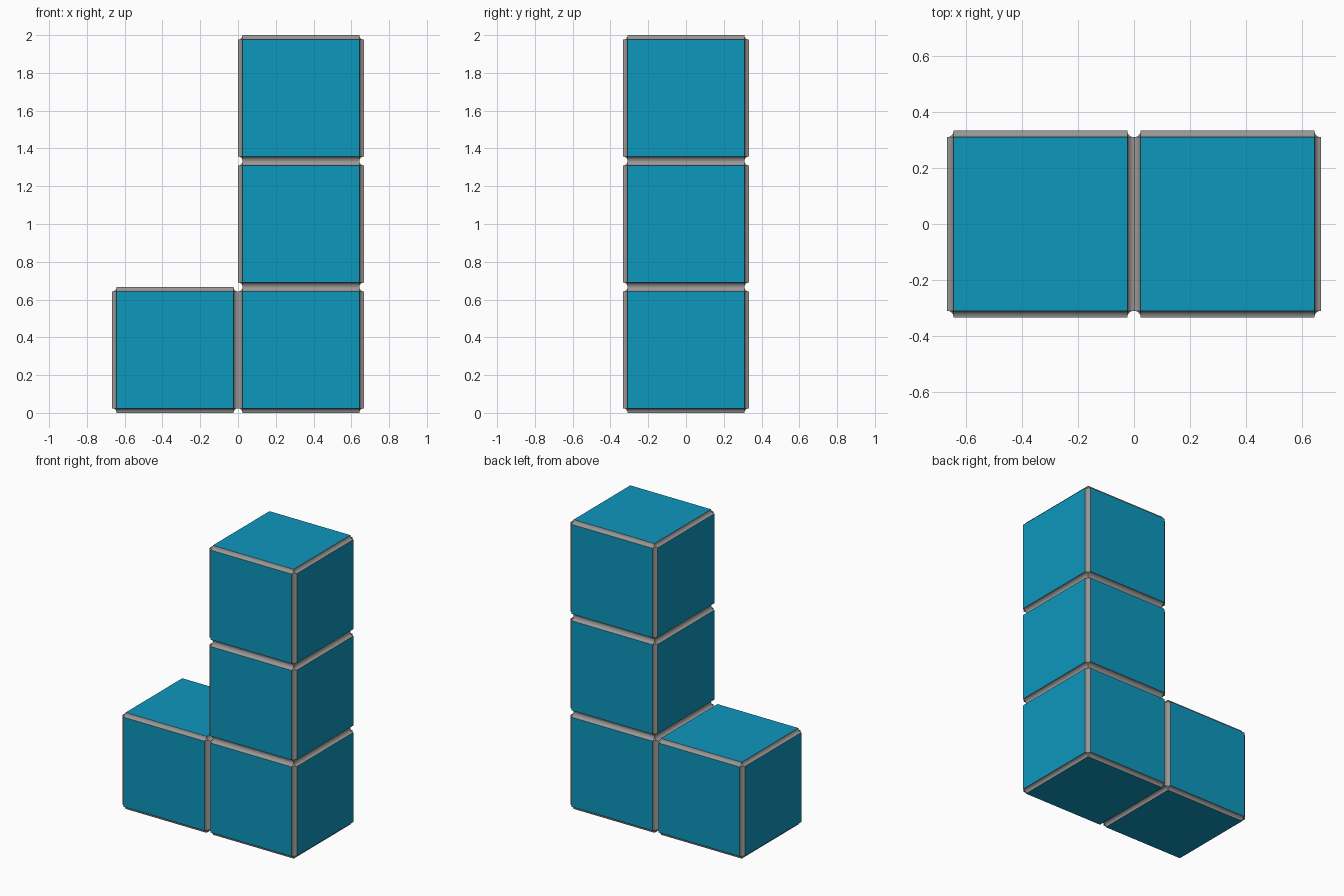
import bpy, bmesh
from mathutils import Matrix, Vector

if "Cube" in bpy.data.objects:
    bpy.data.objects.remove(bpy.data.objects["Cube"])

S = 2 / 3          # cube size
GROOVE = 0.024     # width of the recessed edges


def material(name, color):
    m = bpy.data.materials.new(name)
    m.diffuse_color = color
    m.use_nodes = True
    m.node_tree.nodes["Principled BSDF"].inputs["Base Color"].default_value = m.diffuse_color
    return m


blue = material("blue_face", (0.004, 0.31, 0.51, 1))
grey = material("grey_edge", (0.32, 0.31, 0.30, 1))


def block(name, x, z):
    # cube with coved grey edges
    bm = bmesh.new()
    bmesh.ops.create_cube(bm, size=S, matrix=Matrix.Translation((0, 0, S / 2)))
    bmesh.ops.bevel(bm, geom=bm.edges[:], offset=GROOVE, offset_type='OFFSET',
                    segments=6, profile=0.08, affect='EDGES', clamp_overlap=True)
    # the six large panels are blue, everything else grey
    for f in bm.faces:
        f.material_index = 0 if f.calc_area() > 0.2 else 1
    me = bpy.data.meshes.new(name)
    bm.to_mesh(me)
    bm.free()
    me.materials.append(blue)
    me.materials.append(grey)
    ob = bpy.data.objects.new(name, me)
    ob.location = Vector((x, 0, z))
    bpy.context.collection.objects.link(ob)
    bpy.ops.object.select_all(action='DESELECT')
    ob.select_set(True)
    bpy.context.view_layer.objects.active = ob
    bpy.ops.object.shade_smooth_by_angle(angle=0.52)


# foot block, then the column of three
block("foot_block", -S / 2, 0)
for i, name in enumerate(("lower_block", "middle_block", "upper_block")):
    block(name, S / 2, i * S)
